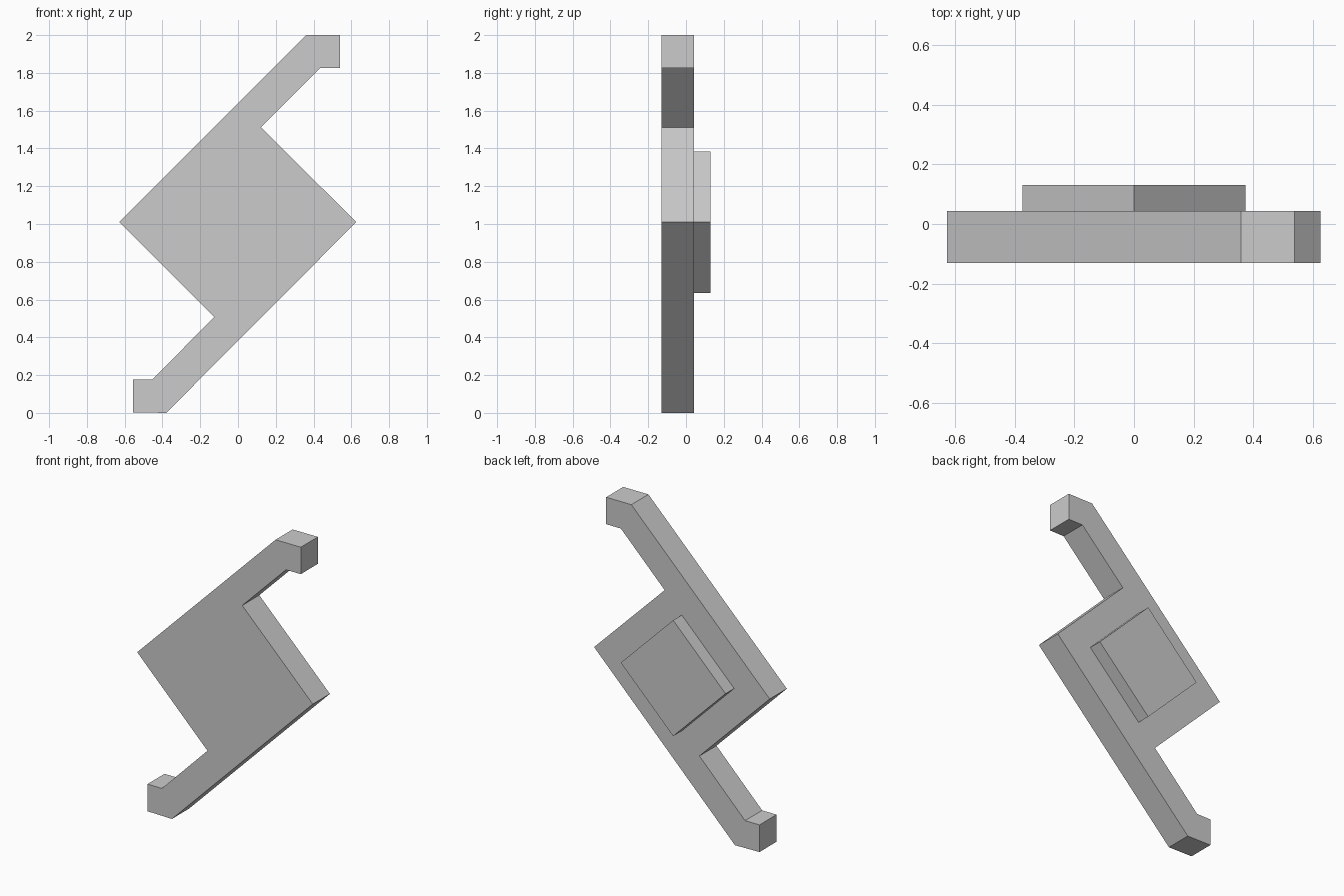
import bpy, bmesh

if "Cube" in bpy.data.objects:
    bpy.data.objects.remove(bpy.data.objects["Cube"])


def extrude_profile(name, points, y0, y1):
    """Extrude an (x, z) outline from y0 to y1."""
    bm = bmesh.new()
    face = bm.faces.new([bm.verts.new((x, y0, z)) for x, z in points])
    ext = bmesh.ops.extrude_face_region(bm, geom=[face], use_keep_orig=True)
    verts = [g for g in ext["geom"] if isinstance(g, bmesh.types.BMVert)]
    bmesh.ops.translate(bm, verts=verts, vec=(0, y1 - y0, 0))
    bmesh.ops.recalc_face_normals(bm, faces=bm.faces)
    mesh = bpy.data.meshes.new(name)
    bm.to_mesh(mesh)
    bm.free()
    obj = bpy.data.objects.new(name, mesh)
    bpy.context.collection.objects.link(obj)
    return obj


CZ = 1.01            # height of the diamond centre
Y_FRONT, Y_STEP, Y_BACK = -0.131, 0.043, 0.131

# Diamond plate with a hooked arm at the top right and bottom left
plate = [(-0.628, CZ), (0.36, 2.0), (0.54, 2.0), (0.54, 1.826),
         (0.435, 1.826), (0.122, 1.512),
         (0.626, CZ), (-0.38, 0.0), (-0.555, 0.003), (-0.555, 0.178),
         (-0.452, 0.178), (-0.126, 0.508)]
extrude_profile("hooked_plate", plate, Y_FRONT, Y_STEP)

# Smaller raised diamond on the back
r = 0.374
pad = [(-r, CZ), (0, CZ + r), (r, CZ), (0, CZ - r)]
extrude_profile("back_pad", pad, Y_STEP, Y_BACK)
